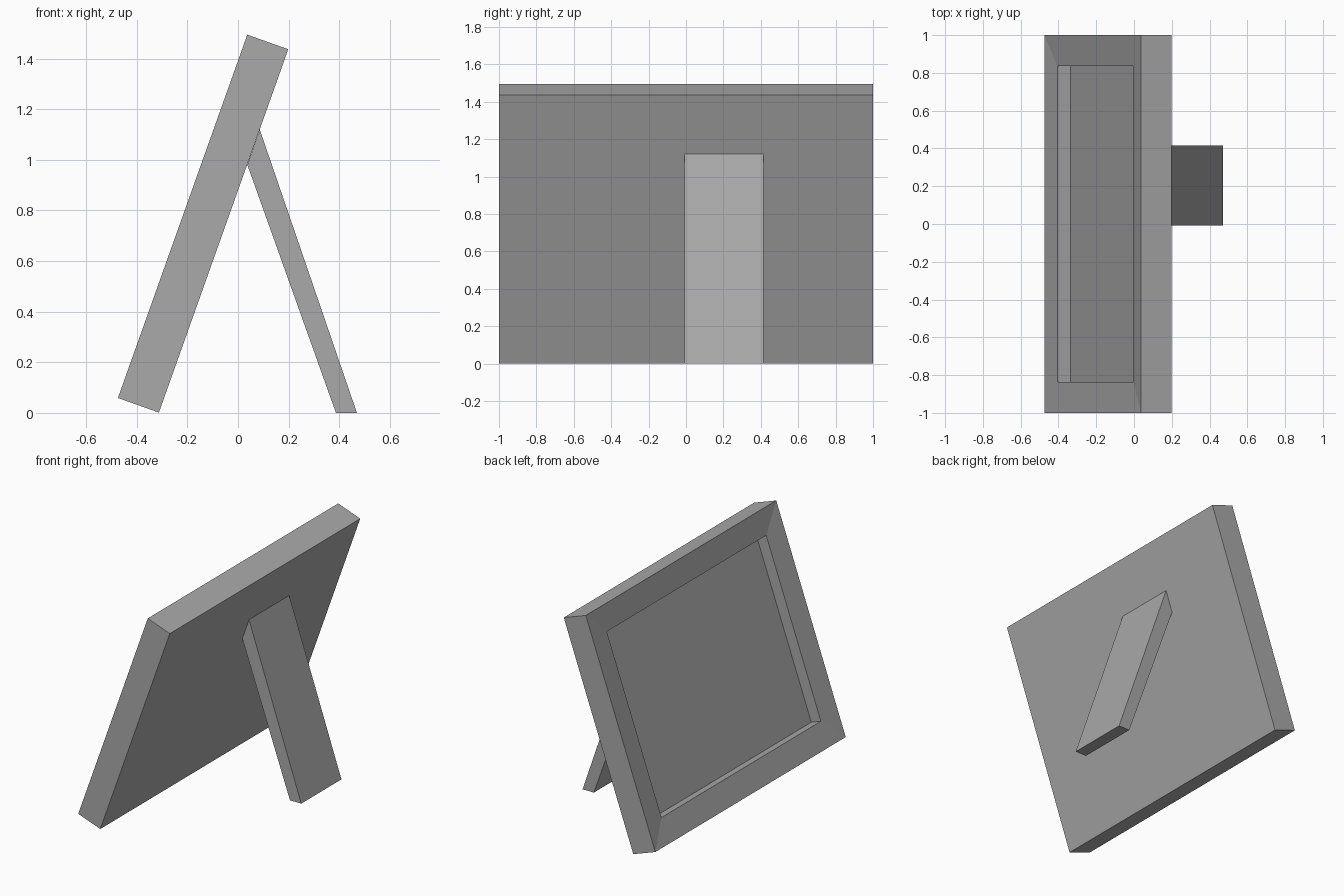
import bpy, bmesh, math
from mathutils import Matrix, Vector

cube = bpy.data.objects.get("Cube")
if cube:
    bpy.data.objects.remove(cube, do_unlink=True)

grey = bpy.data.materials.new("plain_grey")
grey.use_nodes = True
grey.diffuse_color = (0.4, 0.4, 0.4, 1)
grey.node_tree.nodes["Principled BSDF"].inputs["Base Color"].default_value = (0.4, 0.4, 0.4, 1)


def finish(name, bm):
    bmesh.ops.recalc_face_normals(bm, faces=bm.faces[:])
    mesh = bpy.data.meshes.new(name)
    bm.to_mesh(mesh)
    bm.free()
    mesh.materials.append(grey)
    obj = bpy.data.objects.new(name, mesh)
    bpy.context.collection.objects.link(obj)
    return obj


# Picture frame: slab whose border slopes gently in to a sunken panel
THICK, WIDTH, HEIGHT = 0.172, 2.0, 1.524
BORDER, SLOPE, RECESS = 0.163, 0.015, 0.075
bm = bmesh.new()
bmesh.ops.create_cube(bm, size=1)
bmesh.ops.scale(bm, vec=(THICK, WIDTH, HEIGHT), verts=bm.verts[:])
bm.normal_update()
panel = min(bm.faces, key=lambda f: f.calc_center_median().x)
bmesh.ops.inset_region(bm, faces=[panel], thickness=BORDER, use_even_offset=True)
bmesh.ops.translate(bm, verts=panel.verts[:], vec=(SLOPE, 0, 0))
panel = bmesh.ops.extrude_discrete_faces(bm, faces=[panel])["faces"][0]
bmesh.ops.translate(bm, verts=panel.verts[:], vec=(RECESS, 0, 0))

# Lean the frame back
lean = Matrix.Translation((-0.138, 0, 0.748)) @ Matrix.Rotation(math.radians(19.6), 4, "Y")
bm.transform(lean)
finish("picture_frame", bm)

# Easel leg: side profile extruded across its width
profile = [(0.387, 0), (0.47, 0), (0.086, 1.12), (0.037, 0.98)]
bm = bmesh.new()
side = bm.faces.new([bm.verts.new((x, -0.007, z)) for x, z in profile])
ext = bmesh.ops.extrude_face_region(bm, geom=[side])["geom"]
bmesh.ops.translate(bm, vec=Vector((0, 0.422, 0)),
                    verts=[v for v in ext if isinstance(v, bmesh.types.BMVert)])
finish("easel_leg", bm)
